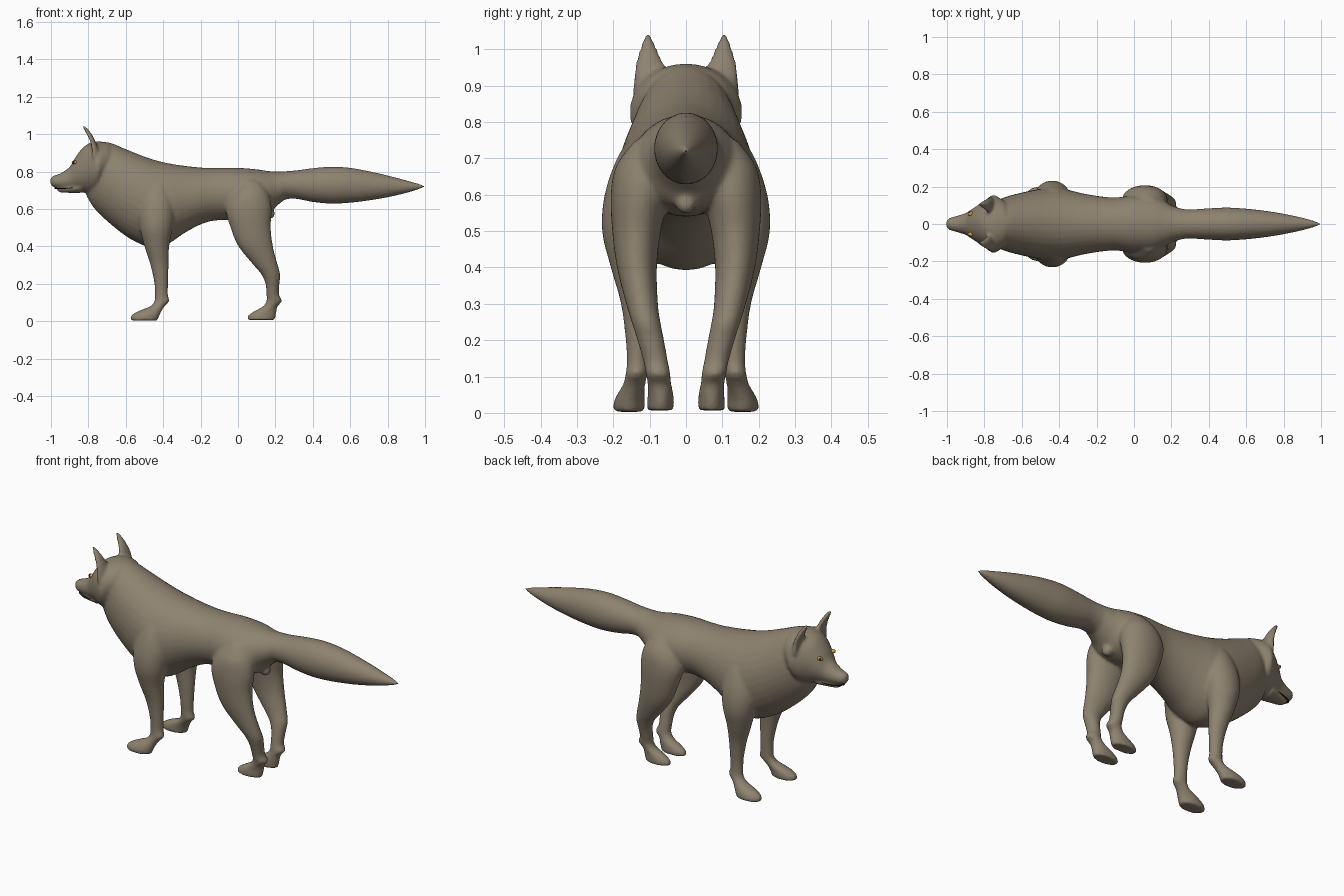
import bpy, bmesh
from math import sin, cos, pi
from mathutils import Matrix, Vector

def material(name, rgb):
    m = bpy.data.materials.new(name)
    m.diffuse_color = (*rgb, 1)
    return m

FUR = material("fur", (0.27, 0.225, 0.16))
AMBER = material("amber", (0.6, 0.36, 0.05))
DARK = material("dark", (0.02, 0.018, 0.015))

def smooth_rows(rows, steps=4):
    # Catmull-Rom interpolation between cross-sections
    out = []
    for i in range(len(rows) - 1):
        p = [rows[max(0, min(len(rows) - 1, i + k))] for k in (-1, 0, 1, 2)]
        for s in range(steps):
            t = s / steps
            out.append([0.5 * (2 * b + (c - a) * t + (2 * a - 5 * b + 4 * c - d) * t * t
                               + (3 * b - a - 3 * c + d) * t ** 3) for a, b, c, d in zip(*p)])
    return out + [list(rows[-1])]

def skin(bm, rings):
    rings = [[bm.verts.new(p) for p in r] for r in rings]
    n = len(rings[0])
    for a, b in zip(rings, rings[1:]):
        for i in range(n):
            bm.faces.new((a[i], a[(i + 1) % n], b[(i + 1) % n], b[i]))
    bm.faces.new(rings[0][::-1])
    bm.faces.new(rings[-1])

ANG = [2 * pi * i / 32 for i in range(32)]

def loft_x(bm, rows):
    # rows: x, bottom z, top z, half width
    skin(bm, [[(x, w * cos(a), (lo + hi) / 2 + (hi - lo) / 2 * sin(a)) for a in ANG]
              for x, lo, hi, w in smooth_rows(rows)])

def loft_z(bm, rows, side, dent=0):
    # rows: z, front x, back x, centre y, half width; dent hollows the front
    skin(bm, [[((f + b) / 2 + (b - f) / 2 * (cos(a) + 2 * dent * max(0, -cos(a)) ** 2),
                side * (y + w * sin(a)), z) for a in ANG]
              for z, f, b, y, w in smooth_rows(rows)])

def finish(name, bm, mat):
    bmesh.ops.recalc_face_normals(bm, faces=bm.faces)
    me = bpy.data.meshes.new(name)
    bm.to_mesh(me)
    bm.free()
    me.materials.append(mat)
    me.shade_smooth()
    ob = bpy.data.objects.new(name, me)
    bpy.context.collection.objects.link(ob)
    return ob

body = bmesh.new()

# Torso
loft_x(body, [(-.81, .67, .85, .05), (-.77, .605, .93, .10), (-.70, .535, .957, .14),
              (-.60, .455, .92, .168), (-.50, .403, .88, .188), (-.42, .393, .855, .192),
              (-.36, .42, .842, .185), (-.28, .475, .83, .165), (-.18, .525, .82, .148),
              (-.10, .54, .82, .142), (0, .54, .82, .152), (.10, .55, .812, .148),
              (.16, .57, .803, .125), (.20, .61, .80, .10), (.25, .65, .80, .083)])
# Tail
loft_x(body, [(.15, .63, .795, .09), (.22, .645, .80, .085), (.30, .655, .805, .078),
              (.40, .637, .818, .084), (.50, .628, .826, .088), (.60, .633, .82, .082),
              (.70, .645, .802, .071), (.80, .662, .779, .055), (.90, .685, .753, .034),
              (.97, .706, .734, .015), (1.003, .717, .723, .003)])
# Head and muzzle
loft_x(body, [(-1.003, .735, .763, .014), (-.99, .718, .777, .03), (-.95, .708, .79, .043),
              (-.90, .70, .825, .058), (-.87, .70, .875, .078), (-.83, .69, .928, .104),
              (-.79, .68, .953, .132), (-.755, .69, .96, .155), (-.73, .72, .96, .147),
              (-.69, .76, .955, .12)])
# Lower jaw
loft_x(body, [(-.965, .697, .712, .02), (-.95, .688, .715, .03), (-.90, .686, .73, .045),
              (-.84, .685, .75, .065)])
# Vent under the tail
bmesh.ops.create_uvsphere(body, u_segments=16, v_segments=10, radius=.028,
                          matrix=Matrix.Translation((.17, 0, .575)))

for side in (1, -1):
    # Front leg
    loft_z(body, [(.003, -.575, -.43, .157, .043), (.03, -.572, -.42, .156, .043),
                  (.055, -.53, -.408, .15, .037), (.08, -.468, -.392, .142, .031),
                  (.108, -.447, -.366, .136, .030), (.14, -.445, -.375, .134, .029),
                  (.20, -.447, -.374, .134, .032), (.30, -.468, -.371, .138, .041),
                  (.40, -.50, -.368, .147, .06), (.50, -.525, -.35, .152, .079),
                  (.60, -.53, -.34, .142, .082), (.70, -.50, -.36, .128, .062),
                  (.78, -.46, -.40, .11, .03)], side)
    # Hind leg
    loft_z(body, [(.007, .05, .197, .07, .037), (.03, .053, .202, .07, .037),
                  (.055, .09, .207, .07, .035), (.08, .135, .212, .073, .033),
                  (.108, .152, .236, .077, .034), (.14, .152, .22, .083, .034),
                  (.20, .147, .222, .097, .037), (.25, .125, .226, .11, .04),
                  (.30, .083, .213, .121, .044), (.40, .002, .187, .135, .055),
                  (.50, -.04, .175, .136, .067), (.60, -.065, .18, .127, .08),
                  (.68, -.035, .165, .115, .077), (.75, .03, .12, .10, .04)], side)
    # Ear, hollow at the front
    loft_z(body, [(.87, -.80, -.735, .10, .045), (.92, -.80, -.745, .099, .045),
                  (.95, -.80, -.757, .099, .042), (.98, -.813, -.77, .102, .032),
                  (1.01, -.828, -.788, .104, .02), (1.035, -.84, -.808, .105, .009),
                  (1.046, -.845, -.82, .105, .004)], side, dent=.35)

# Blend all parts into one smooth skin
wolf = finish("wolf_body", body, FUR)
rm = wolf.modifiers.new("blend", 'REMESH')
rm.mode = 'VOXEL'
rm.voxel_size = .008
rm.use_smooth_shade = True
sm = wolf.modifiers.new("soften", 'SMOOTH')
sm.factor = .5
sm.iterations = 7

def ball(name, loc, size, mat):
    bm = bmesh.new()
    bmesh.ops.create_uvsphere(bm, u_segments=20, v_segments=12, radius=1,
        matrix=Matrix.Translation(loc) @ Matrix.Diagonal((*size, 1)))
    finish(name, bm, mat)

# Eyes, pupils and nostrils
for side, tag in ((1, "left"), (-1, "right")):
    ball("eye_" + tag, (-.873, side * .055, .849), (.016, .012, .010), AMBER)
    ball("pupil_" + tag, (-.878, side * .061, .850), (.007, .007, .008), DARK)
    ball("nostril_" + tag, (-.995, side * .013, .755), (.005, .005, .005), DARK)

# Mouth line
mouth = bmesh.new()
loft_x(mouth, [(-.982, .708, .714, .012), (-.965, .707, .713, .028), (-.93, .706, .712, .042),
               (-.89, .710, .715, .051), (-.875, .714, .716, .05)])
finish("mouth_line", mouth, DARK)
